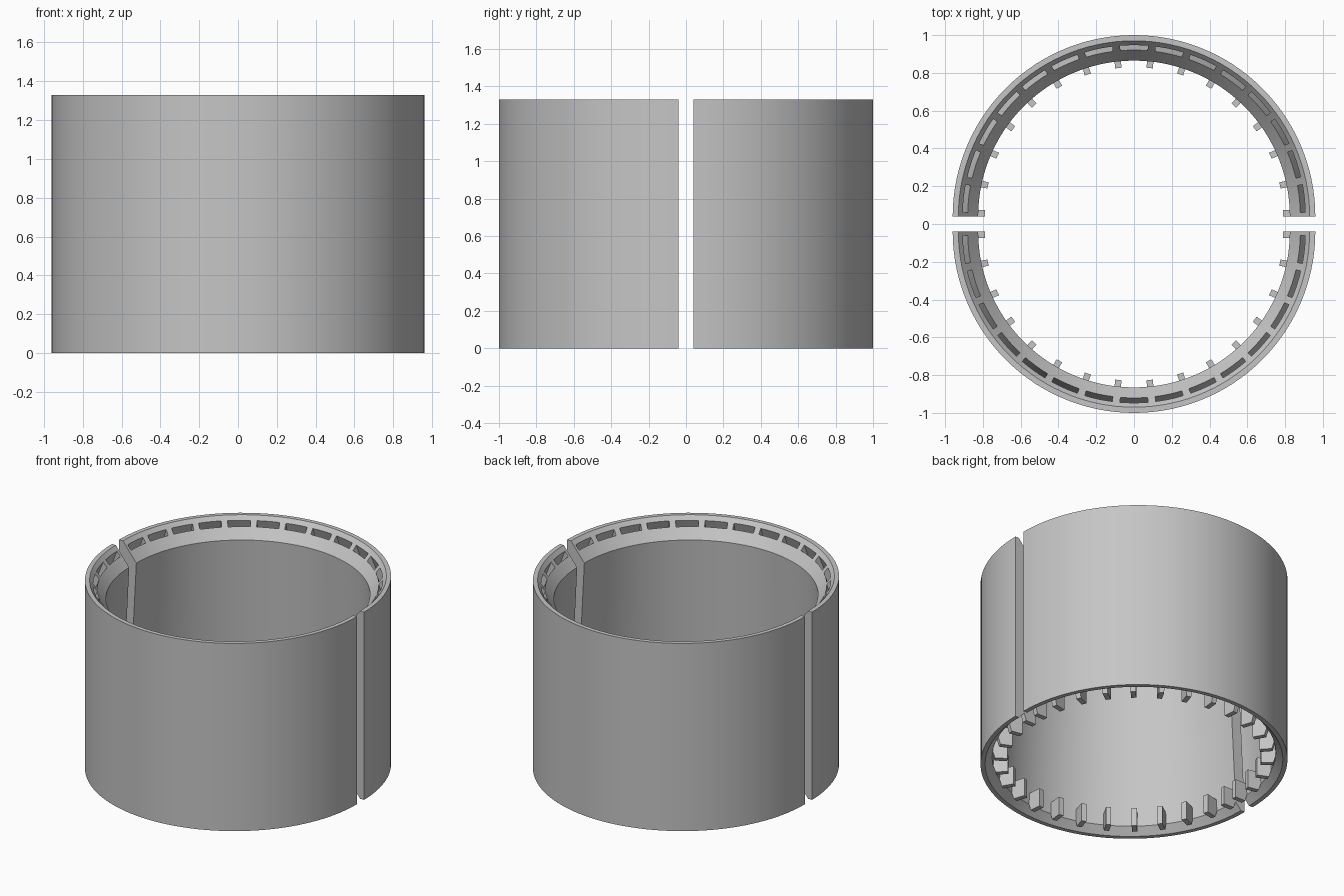
import bpy, bmesh
from math import radians, cos, sin, pi
from mathutils import Vector, Matrix

cube = bpy.data.objects.get("Cube")
if cube:
    bpy.data.objects.remove(cube, do_unlink=True)

GAP = 0.04        # half of the split between the two shells
TAB_WIDTH = 0.034
STEP = 12         # degrees between neighbouring tabs or slots

grey = bpy.data.materials.new("plain_grey")
grey.use_nodes = True
grey.diffuse_color = (0.56, 0.56, 0.56, 1)
grey.node_tree.nodes["Principled BSDF"].inputs["Base Color"].default_value = grey.diffuse_color


def loft(bm, rings):
    """Join closed rings of points into a capped solid."""
    loops = [[bm.verts.new(p) for p in ring] for ring in rings]
    n = len(loops[0])
    for a, b in zip(loops, loops[1:]):
        for i in range(n):
            j = (i + 1) % n
            bm.faces.new((a[i], a[j], b[j], b[i]))
    bm.faces.new(loops[0][::-1])
    bm.faces.new(loops[-1])


def revolve(bm, profile, start, end, steps):
    """Sweep an (r, z) profile about z between two angles in degrees."""
    angles = [radians(start + (end - start) * i / steps) for i in range(steps + 1)]
    loft(bm, [[(r * cos(a), r * sin(a), z) for r, z in profile] for a in angles])


def make_object(name, bm):
    bmesh.ops.recalc_face_normals(bm, faces=bm.faces)
    mesh = bpy.data.meshes.new(name)
    bm.to_mesh(mesh)
    bm.free()
    mesh.materials.append(grey)
    obj = bpy.data.objects.new(name, mesh)
    bpy.context.collection.objects.link(obj)
    return obj


def activate(obj):
    bpy.ops.object.select_all(action='DESELECT')
    obj.select_set(True)
    bpy.context.view_layer.objects.active = obj


# Wall section: straight outside, bevelled mouth, gently tapering inside, bevelled foot
WALL = [(0.96, 0), (0.96, 1.33), (0.93, 1.33), (0.825, 1.2), (0.885, 0.05), (0.93, 0)]
# Locking tab section, standing on the inside of the foot
TAB = [(0.79, 0), (0.87, 0), (0.885, 0.05), (0.881, 0.13), (0.79, 0.13)]

# Slot section: a steep narrow pocket sunk into the bevelled mouth
mouth, throat = Vector(WALL[2]), Vector(WALL[3])
edge_a, edge_b = mouth.lerp(throat, 0.22), mouth.lerp(throat, 0.47)
sink = Vector((0.35, -0.94))
SLOT = [tuple(p) for p in (edge_a - sink * 0.03, edge_b - sink * 0.03,
                           edge_b + sink * 0.1, edge_a + sink * 0.1)]


def make_half(side, turn):
    place = Matrix.Rotation(turn, 4, 'Z') @ Matrix.Translation((0, GAP, 0))

    # Half shell
    bm = bmesh.new()
    revolve(bm, WALL, 0, 180, 60)
    shell = make_object(side + "_shell", bm)

    # Slot cutters
    bm = bmesh.new()
    for k in range(15):
        mid = STEP * (k + 0.5)
        revolve(bm, SLOT, mid - 4.7, mid + 4.7, 4)
    cutter = make_object(side + "_slot_cutter", bm)
    cutter.hide_render = True
    cut = shell.modifiers.new("slots", 'BOOLEAN')
    cut.operation = 'DIFFERENCE'
    cut.solver = 'EXACT'
    cut.object = cutter
    activate(shell)
    bpy.ops.object.modifier_apply(modifier=cut.name)
    bpy.data.objects.remove(cutter, do_unlink=True)
    bpy.ops.object.shade_smooth_by_angle(angle=radians(25))

    # Ring of tabs, the end ones kept flush with the split
    bm = bmesh.new()
    for k in range(16):
        shift = {0: 0.5, 15: -0.5}.get(k, 0) * TAB_WIDTH
        spin = Matrix.Rotation(radians(STEP * k), 4, 'Z')
        loft(bm, [[spin @ Vector((r, shift + s * TAB_WIDTH / 2, z)) for r, z in TAB]
                  for s in (-1, 1)])
    tabs = make_object(side + "_tabs", bm)

    for obj in (shell, tabs):
        obj.matrix_world = place


make_half("back", 0)
make_half("front", pi)
